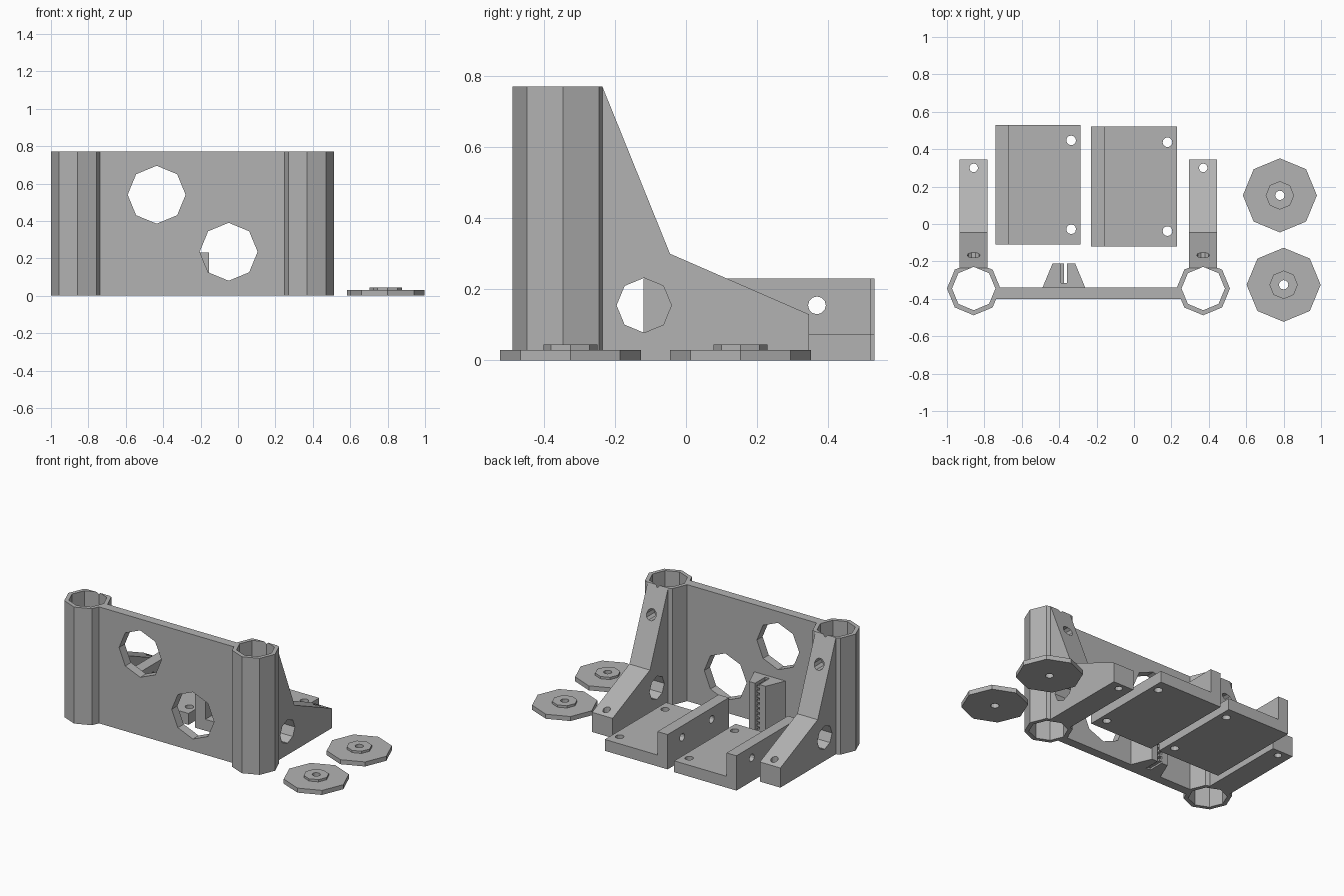
import bpy, bmesh
from math import cos, sin, tau

if "Cube" in bpy.data.objects:
    bpy.data.objects.remove(bpy.data.objects["Cube"], do_unlink=True)

grey = bpy.data.materials.new("plain grey")
grey.use_nodes = True
COLOUR = (0.45, 0.45, 0.45, 1)
grey.diffuse_color = COLOUR
grey.node_tree.nodes["Principled BSDF"].inputs["Base Color"].default_value = COLOUR

PLACE = {"x": lambda a, b, h: (h, a, b),
         "y": lambda a, b, h: (a, h, b),
         "z": lambda a, b, h: (a, b, h)}


def prism(name, outline, axis, lo, hi):
    """Extrude a flat outline along an axis from lo to hi."""
    bm = bmesh.new()
    rings = [[bm.verts.new(PLACE[axis](a, b, h)) for a, b in outline] for h in (lo, hi)]
    for ring in rings:
        bm.faces.new(ring)
    n = len(outline)
    for i in range(n):
        j = (i + 1) % n
        bm.faces.new((rings[0][i], rings[0][j], rings[1][j], rings[1][i]))
    bmesh.ops.recalc_face_normals(bm, faces=bm.faces)
    mesh = bpy.data.meshes.new(name)
    bm.to_mesh(mesh)
    bm.free()
    mesh.materials.append(grey)
    obj = bpy.data.objects.new(name, mesh)
    bpy.context.collection.objects.link(obj)
    return obj


def ngon(a, b, r, n=8):
    return [(a + r * cos(tau * i / n), b + r * sin(tau * i / n)) for i in range(n)]


def rect(a0, a1, b0, b1):
    return [(a0, b0), (a1, b0), (a1, b1), (a0, b1)]


def combine(obj, other, operation):
    mod = obj.modifiers.new(operation, "BOOLEAN")
    mod.operation, mod.object, mod.solver = operation, other, "EXACT"
    bpy.context.view_layer.objects.active = obj
    bpy.ops.object.modifier_apply(modifier=mod.name)
    bpy.data.objects.remove(other, do_unlink=True)


def drill(obj, outline, axis, lo, hi):
    cutter = prism("cutter", outline, axis, lo, hi)
    cutter.hide_render = True
    combine(obj, cutter, "DIFFERENCE")


HEIGHT, TUBE_Y, TUBE_R, BORE_R = 0.77, -0.345, 0.143, 0.116
TUBES = {"right": -0.857, "left": 0.37}

# Rod tubes, each with a sloping strut behind it
for side, x in TUBES.items():
    # octagon with its rear corner trimmed flat
    outer = ngon(x, TUBE_Y, TUBE_R)
    outer[2:3] = [(x + 0.079, -0.235), (x - 0.079, -0.235)]
    support = prism(side + "_tube_and_strut", outer, "z", 0, HEIGHT)
    profile = [(-0.30, 0), (0.345, 0), (0.345, 0.13), (-0.045, 0.30),
               (-0.235, HEIGHT), (-0.30, HEIGHT)]
    combine(support, prism("strut", profile, "x", x - 0.075, x + 0.075), "UNION")
    drill(support, ngon(x, TUBE_Y, BORE_R), "z", -0.1, 1)
    drill(support, ngon(-0.118, 0.155, 0.077), "x", x - 0.2, x + 0.2)
    drill(support, ngon(x, 0.30, 0.023, 12), "z", -0.1, 0.4)
    drill(support, ngon(x, 0.60, 0.035, 10), "y", -0.33, 0)

# Front panel with two octagonal openings
panel = prism("front_panel", rect(TUBES["right"] + 0.118, TUBES["left"] - 0.118, -0.40, -0.34),
              "z", 0, HEIGHT)
for x, z in ((-0.435, 0.54), (-0.05, 0.235)):
    drill(panel, ngon(x, z, 0.155), "y", -0.6, 0)

# Slotted belt clamp on the back of the panel, with teeth in the slot
clamp = [(-0.49, -0.342), (-0.26, -0.342), (-0.315, -0.21), (-0.358, -0.21),
         (-0.358, -0.315), (-0.39, -0.315), (-0.39, -0.21), (-0.435, -0.21)]
prism("belt_clamp", clamp, "z", 0, 0.325)
for i in range(10):
    z = 0.012 + i * 0.032
    prism("clamp_tooth", rect(-0.392, -0.373, -0.316, -0.21), "z", z, z + 0.016)

# Angle brackets lying on the ground
for side, x0, x1, y0, y1, wall in (("right", -0.74, -0.285, -0.11, 0.53, 0.072),
                                   ("left", -0.23, 0.23, -0.12, 0.52, 0.075)):
    profile = [(x0, 0), (x1, 0), (x1, 0.075), (x0 + wall, 0.075), (x0 + wall, 0.23), (x0, 0.23)]
    bracket = prism(side + "_angle_bracket", profile, "y", y0, y1)
    for y in (y0 + 0.082, y1 - 0.083):
        drill(bracket, ngon(x1 - 0.051, y, 0.026, 12), "z", -0.1, 0.2)
    for y in (0.06, 0.368):
        drill(bracket, ngon(y, 0.155, 0.025, 12), "x", x0 - 0.1, x0 + 0.2)

# Octagonal caps with a raised hub and centre hole
for name, x, y in (("rear_cap", 0.78, 0.153), ("front_cap", 0.80, -0.325)):
    cap = prism(name, ngon(x, y, 0.198), "z", 0, 0.03)
    combine(cap, prism("hub", ngon(x, y, 0.076), "z", 0.01, 0.045), "UNION")
    drill(cap, ngon(x, y, 0.025, 12), "z", -0.1, 0.1)
